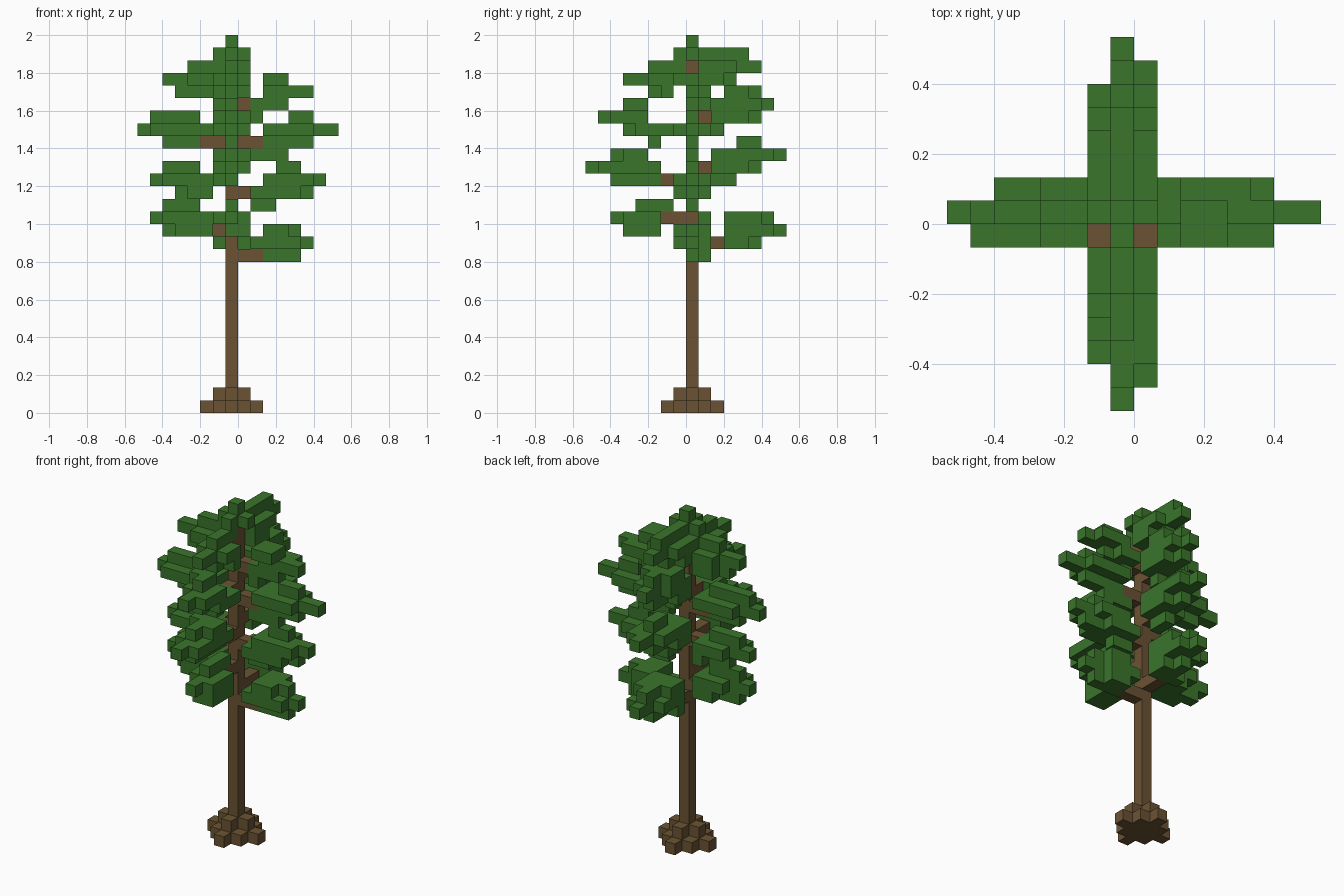
import bpy
import bmesh
from mathutils import Vector

if "Cube" in bpy.data.objects:
    bpy.data.objects.remove(bpy.data.objects["Cube"], do_unlink=True)

UNIT = 1 / 15            # edge of one block
TRUNK_X, TRUNK_Y = -1, 0  # block column of the trunk
HEIGHT = 30


def make_material(name, color):
    mat = bpy.data.materials.new(name)
    mat.use_nodes = True
    mat.diffuse_color = color
    mat.node_tree.nodes["Principled BSDF"].inputs["Base Color"].default_value = color
    return mat


bark = make_material("bark_brown", (0.145, 0.086, 0.033, 1))
leaf = make_material("leaf_green", (0.041, 0.178, 0.024, 1))

# Outward step and sideways step of each branch direction
DIRECTIONS = {
    "left": ((1, 0), (0, -1)),
    "right": ((-1, 0), (0, -1)),
    "back": ((0, 1), (1, 0)),
    "front": ((0, -1), (1, 0)),
}
parts = {}   # part name -> (blocks, material)
taken = set()


def add_part(name, blocks, mat):
    blocks = set(blocks) - taken
    taken.update(blocks)
    parts[name] = (blocks, mat)


def block(side, out, across, layer):
    (ox, oy), (sx, sy) = DIRECTIONS[side]
    return (TRUNK_X + ox * out + sx * across, TRUNK_Y + oy * out + sy * across, layer)


def disc(radius, layer):
    span = range(-radius, radius + 1)
    return [(TRUNK_X + i, TRUNK_Y + j, layer)
            for i in span for j in span if abs(i) + abs(j) <= radius]


# Rows of a foliage layer: sideways offset -> blocks cut from its tip
ROWS = {
    "blunt": {0: 0, 1: 1, -1: 1},
    "tapered": {0: 0, 1: 1, -1: 2},
    "pointed": {0: 0, 1: 2, -1: 2},
    "heavy": {0: 0, 1: 0},
    "light": {0: 0, -1: 1},
    "single": {0: 0},
}
clumps = []


def bough(side, tier, branch_layer, branch_length, top, *layers):
    """Brown branch plus foliage layers, listed downwards from the top one."""
    name = side + "_" + tier
    add_part(name + "_branch",
             [block(side, d, 0, branch_layer) for d in range(1, branch_length + 1)], bark)
    blocks = []
    for depth, (start, end, width) in enumerate(layers):
        for across, cut in ROWS[width].items():
            for d in range(start, max(start, end - cut) + 1):
                blocks.append(block(side, d, across, top - depth))
    clumps.append((name + "_foliage", blocks))


# Trunk and stepped root base
add_part("trunk", [(TRUNK_X, TRUNK_Y, k) for k in range(HEIGHT - 1)], bark)
add_part("root_base", disc(2, 0) + disc(1, 1), bark)

# Lowest tier
bough("left", "low", 12, 2, 14, (3, 5, "blunt"), (2, 6, "tapered"), (3, 5, "light"))
bough("back", "low", 13, 2, 15, (3, 6, "tapered"), (3, 7, "tapered"), (3, 5, "tapered"))
bough("right", "low", 14, 1, 16, (3, 5, "single"), (2, 6, "tapered"), (2, 5, "tapered"))
bough("front", "low", 15, 2, 16, (2, 4, "single"), (3, 6, "tapered"), (3, 5, "heavy"))

# Second tier
bough("left", "middle", 17, 1, 19,
      (4, 5, "single"), (3, 7, "tapered"), (2, 6, "tapered"), (2, 3, "single"))
bough("right", "middle", 18, 1, 19, (3, 5, "single"), (2, 6, "tapered"), (2, 4, "tapered"))
bough("front", "middle", 18, 2, 20, (4, 6, "tapered"), (3, 8, "tapered"), (3, 6, "light"))
bough("back", "middle", 19, 1, 21,
      (4, 5, "single"), (2, 7, "tapered"), (2, 5, "tapered"), (2, 3, "single"))

# Third tier
bough("left", "high", 21, 2, 23,
      (5, 6, "single"), (3, 8, "pointed"), (3, 6, "single"), (2, 4, "single"))
bough("right", "high", 21, 2, 23, (3, 6, "single"), (2, 7, "tapered"), (3, 5, "single"))
bough("front", "high", 22, 1, 24,
      (4, 5, "light"), (4, 7, "tapered"), (2, 5, "tapered"), (3, 3, "single"))
bough("back", "high", 23, 1, 25,
      (3, 5, "blunt"), (2, 6, "tapered"), (2, 5, "tapered"), (2, 2, "single"))

# Top tier
bough("left", "top", 24, 1, 26,
      (3, 4, "heavy"), (3, 6, "light"), (2, 4, "light"), (2, 2, "single"))
bough("right", "top", 26, 1, 27, (1, 3, "single"), (2, 5, "pointed"), (2, 4, "light"))
bough("front", "top", 26, 1, 27, (1, 3, "single"), (2, 5, "pointed"), (2, 3, "blunt"))
bough("back", "top", 27, 1, 28, (1, 4, "single"), (1, 5, "pointed"), (1, 3, "blunt"))

# Foliage goes in after all wood, so the branches keep their blocks
for clump_name, clump_blocks in clumps:
    add_part(clump_name, clump_blocks, leaf)
add_part("crown_tip", disc(0, HEIGHT - 1) + disc(1, HEIGHT - 2), leaf)


def build(name, blocks, mat):
    """Mesh of the outer faces of a set of blocks."""
    bm = bmesh.new()
    for cell in sorted(blocks):
        for axis in range(3):
            for sign in (-1, 1):
                normal = Vector((0, 0, 0))
                normal[axis] = sign
                if tuple(int(c + n) for c, n in zip(cell, normal)) in taken:
                    continue
                u = Vector((0, 0, 0))
                u[(axis + 1) % 3] = 1
                v = normal.cross(u)
                mid = Vector(cell) + Vector((0.5, 0.5, 0.5)) + normal / 2
                corners = [mid + (u * a + v * b) / 2
                           for a, b in ((-1, -1), (1, -1), (1, 1), (-1, 1))]
                bm.faces.new([bm.verts.new(p * UNIT) for p in corners])
    bmesh.ops.remove_doubles(bm, verts=bm.verts[:], dist=UNIT / 100)
    mesh = bpy.data.meshes.new(name)
    bm.to_mesh(mesh)
    bm.free()
    mesh.materials.append(mat)
    bpy.context.collection.objects.link(bpy.data.objects.new(name, mesh))


for part_name, (part_blocks, part_material) in parts.items():
    if part_blocks:
        build(part_name, part_blocks, part_material)
